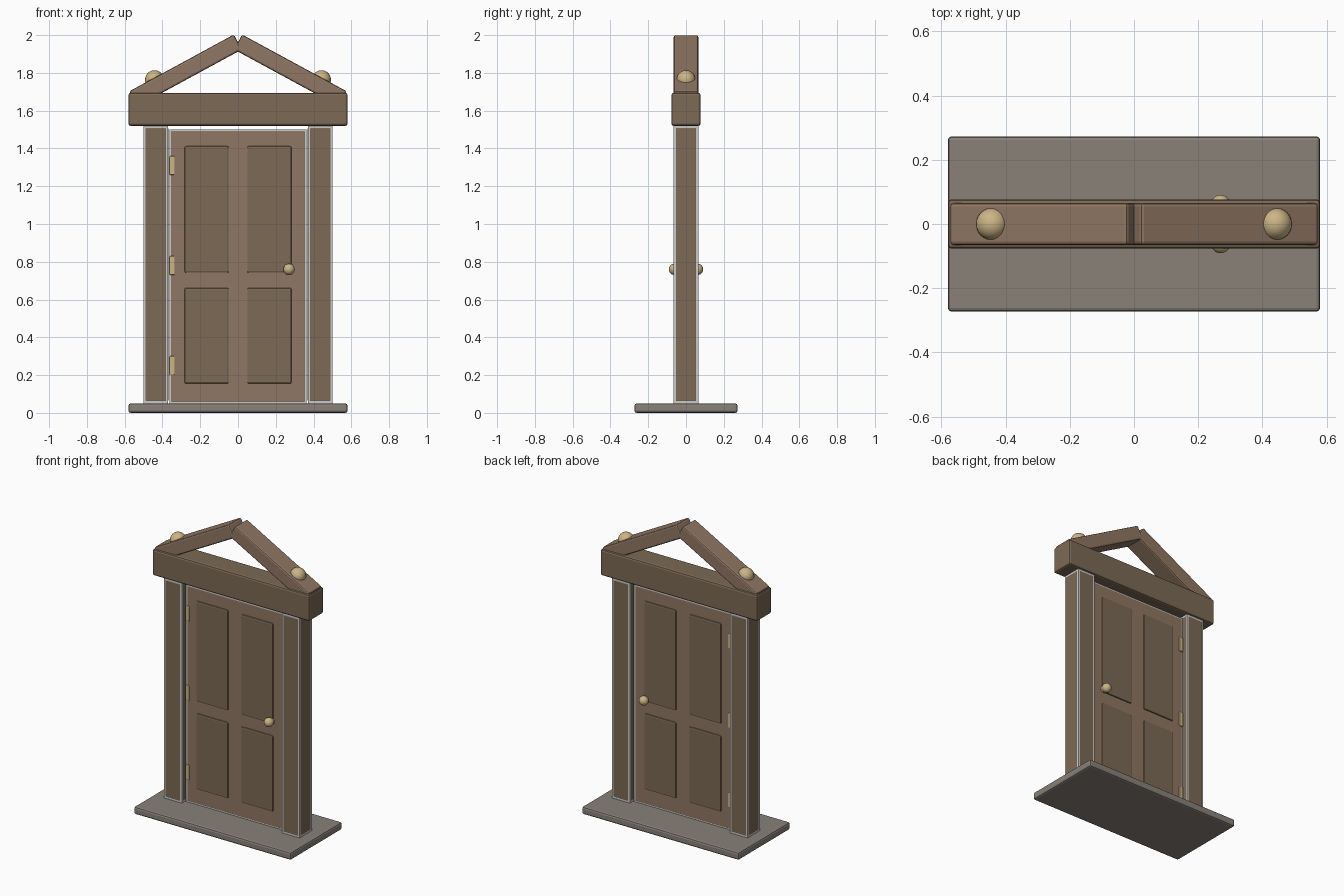
import bpy
from math import radians, cos, sin

if "Cube" in bpy.data.objects:
    bpy.data.objects.remove(bpy.data.objects["Cube"])


def material(name, rgb):
    m = bpy.data.materials.new(name)
    m.diffuse_color = (*rgb, 1)
    m.use_nodes = True
    m.node_tree.nodes["Principled BSDF"].inputs["Base Color"].default_value = m.diffuse_color
    return m


DARK = material("dark_wood", (0.20, 0.142, 0.092))
WOOD = material("light_wood", (0.28, 0.185, 0.125))
STONE = material("stone", (0.25, 0.22, 0.19))
BRASS = material("brass", (0.60, 0.46, 0.24))


def finish(name, mat):
    ob = bpy.context.object
    ob.name = name
    if mat:
        ob.data.materials.append(mat)
    return ob


def box(name, center, size, mat=None, bevel=0.0, tilt=0.0):
    bpy.ops.mesh.primitive_cube_add(size=1, location=center)
    ob = finish(name, mat)
    ob.scale = size
    bpy.ops.object.transform_apply(location=False, rotation=False, scale=True)
    ob.rotation_euler.y = tilt
    if bevel:
        mod = ob.modifiers.new("bevel", 'BEVEL')
        mod.width, mod.segments = bevel, 2
    return ob


def ball(name, center, radius):
    bpy.ops.mesh.primitive_uv_sphere_add(segments=24, ring_count=14, radius=radius, location=center)
    ob = finish(name, BRASS)
    bpy.ops.object.shade_smooth()
    return ob


# Threshold slab and lintel
box("threshold", (0, 0, 0.025), (1.16, 0.546, 0.05), STONE, 0.012)
box("lintel", (0, 0, 1.607), (1.16, 0.154, 0.175), DARK, 0.012)

# Door leaf: square grey core with bevelled wooden facing just proud of it
box("door_core", (0, 0, 0.775), (0.724, 0.06, 1.45))
box("door_facing", (0, 0, 0.775), (0.726, 0.062, 1.452), WOOD, 0.012)

# Raised panels, through both faces of the door
for side in (-1, 1):
    for label, z0, z1 in (("lower", 0.155, 0.662), ("upper", 0.742, 1.412)):
        box(f"{label}_panel", (side * 0.166, 0, (z0 + z1) / 2),
            (0.234, 0.078, z1 - z0), DARK, 0.008)

# Posts, rafters and finial balls on each side
ANGLE, LENGTH, THICK = radians(28.5), 0.63, 0.09
rafter_x = 0.022 + cos(ANGLE) * LENGTH / 2 - sin(ANGLE) * THICK / 2
rafter_z = 2.003 - sin(ANGLE) * LENGTH / 2 - cos(ANGLE) * THICK / 2
for side in (-1, 1):
    box("post_core", (side * 0.435, 0, 0.785), (0.13, 0.13, 1.47))
    box("post_facing", (side * 0.435, 0, 0.785), (0.132, 0.132, 1.47), DARK, 0.015)
    box("rafter", (side * rafter_x, 0, rafter_z), (LENGTH, 0.13, THICK), WOOD, 0.01, side * ANGLE)
    ball("finial", (side * 0.442, 0, 1.764), 0.05)

# Knob and stem on both faces
for side in (-1, 1):
    ball("knob", (0.27, side * 0.061, 0.76), 0.03)
    bpy.ops.mesh.primitive_cylinder_add(vertices=20, radius=0.022, depth=0.02,
                                        location=(0.27, side * 0.036, 0.76),
                                        rotation=(radians(90), 0, 0))
    finish("knob_rose", BRASS)
    bpy.ops.object.shade_smooth_by_angle()

# Hinges
for z in (0.25, 0.78, 1.31):
    box("hinge", (-0.35, 0, z), (0.03, 0.076, 0.1), BRASS, 0.005)
